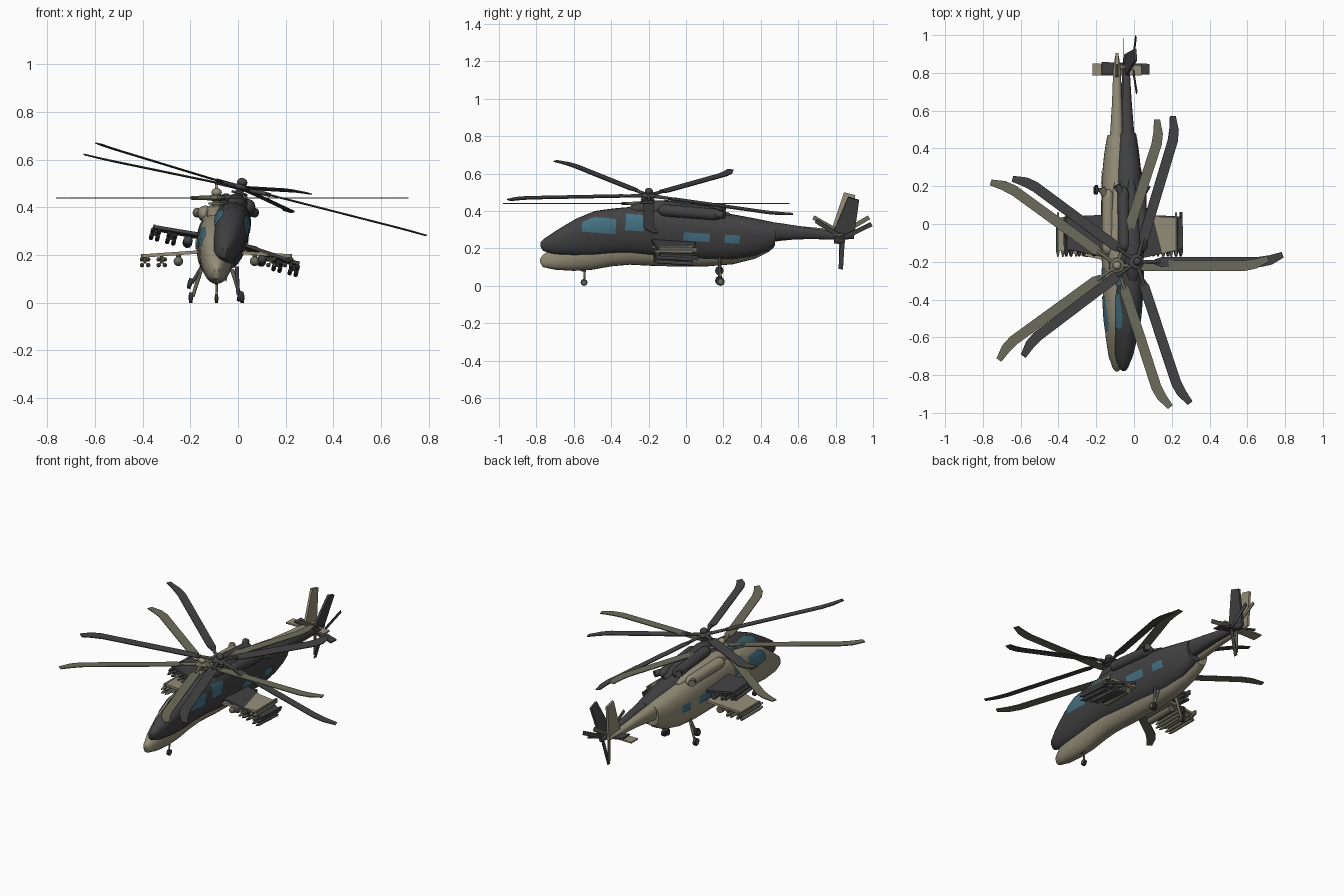
import bpy, bmesh, math
from mathutils import Matrix, Vector

if "Cube" in bpy.data.objects:
    bpy.data.objects.remove(bpy.data.objects["Cube"], do_unlink=True)


def material(name, rgb):
    m = bpy.data.materials.new(name)
    m.use_nodes = True
    m.diffuse_color = (*rgb, 1)
    m.node_tree.nodes["Principled BSDF"].inputs["Base Color"].default_value = (*rgb, 1)
    return m


TAN = material("tan paint", (0.30, 0.27, 0.19))
OLIVE = material("olive grey", (0.15, 0.15, 0.105))
DARK = material("charcoal paint", (0.055, 0.055, 0.058))
BLADE = material("dark blade", (0.06, 0.06, 0.062))
GLASS = material("teal glass", (0.06, 0.17, 0.23))
RUBBER = material("rubber", (0.035, 0.035, 0.037))

# Fuselage stations: y, half width, bottom, top
BODY = [(-.78, .008, .125, .145), (-.765, .022, .1, .165), (-.7, .045, .086, .215),
        (-.6, .06, .08, .285), (-.5, .069, .086, .335), (-.4, .074, .104, .355),
        (-.3, .078, .113, .37), (-.15, .082, .105, .385), (.1, .084, .103, .375),
        (.25, .08, .115, .36), (.37, .068, .145, .345), (.44, .057, .18, .335),
        (.47, .05, .205, .33)]
BOOM = [(.4, .045, .225, .335), (.5, .035, .24, .33), (.65, .026, .255, .315),
        (.82, .02, .262, .3), (.89, .01, .27, .295)]
POWER = 2.3


def station(table, y):
    for a, b in zip(table, table[1:]):
        if y <= b[0]:
            f = (y - a[0]) / (b[0] - a[0])
            return [p + (q - p) * f for p, q in zip(a, b)]
    return table[-1]


def half_width(y, z):
    _, w, lo, hi = station(BODY, y)
    u = min(1, abs((z - (lo + hi) / 2) / ((hi - lo) / 2)))
    return w * (1 - u ** POWER) ** (1 / POWER)


class Craft:
    """Builds every part of one helicopter under a placement matrix."""

    def __init__(self, prefix, place, paint, blade):
        self.prefix, self.place, self.paint, self.blade = prefix, place, paint, blade

    def finish(self, name, bm, mat, local=Matrix(), smooth=True):
        bmesh.ops.recalc_face_normals(bm, faces=bm.faces)
        me = bpy.data.meshes.new(name)
        bm.to_mesh(me)
        bm.free()
        me.materials.append(mat)
        ob = bpy.data.objects.new(self.prefix + "_" + name, me)
        bpy.context.collection.objects.link(ob)
        ob.matrix_world = self.place @ local
        if smooth:
            bpy.ops.object.select_all(action='DESELECT')
            ob.select_set(True)
            bpy.context.view_layer.objects.active = ob
            bpy.ops.object.shade_smooth_by_angle(angle=math.radians(40))
        return ob

    def loft(self, name, table, mat, n=28):
        bm = bmesh.new()
        rings = []
        for y, w, lo, hi in table:
            ring = []
            for i in range(n):
                a = math.tau * i / n
                c, s = math.cos(a), math.sin(a)
                x = math.copysign(abs(c) ** (2 / POWER), c) * w
                z = math.copysign(abs(s) ** (2 / POWER), s) * (hi - lo) / 2 + (lo + hi) / 2
                ring.append(bm.verts.new((x, y, z)))
            rings.append(ring)
        for a, b in zip(rings, rings[1:]):
            for i in range(n):
                j = (i + 1) % n
                bm.faces.new((a[i], a[j], b[j], b[i]))
        bm.faces.new(rings[0])
        bm.faces.new(rings[-1])
        self.finish(name, bm, mat)

    def slab(self, name, outline, thick, mat, local=Matrix()):
        """Extruded flat outline, centred on its own plane."""
        bm = bmesh.new()
        f = bm.faces.new([bm.verts.new((x, y, -thick / 2)) for x, y in outline])
        new = bmesh.ops.extrude_face_region(bm, geom=[f])["geom"]
        bmesh.ops.translate(bm, vec=(0, 0, thick),
                            verts=[v for v in new if isinstance(v, bmesh.types.BMVert)])
        self.finish(name, bm, mat, local, smooth=False)

    def rod(self, name, a, b, r1, r2, mat, n=16):
        a, b = Vector(a), Vector(b)
        d = b - a
        bm = bmesh.new()
        bmesh.ops.create_cone(bm, cap_ends=True, segments=n, radius1=r1, radius2=r2, depth=d.length)
        rot = d.to_track_quat('Z', 'Y').to_matrix().to_4x4()
        self.finish(name, bm, mat, Matrix.Translation((a + b) / 2) @ rot)

    def ball(self, name, centre, size, mat):
        bm = bmesh.new()
        bmesh.ops.create_uvsphere(bm, u_segments=16, v_segments=10, radius=1)
        self.finish(name, bm, mat, Matrix.Translation(centre) @ Matrix.Diagonal((*size, 1)))

    def window(self, name, side, y0, y1, z0, z1, n=8):
        """Thin glass sheet following the fuselage skin."""
        bm = bmesh.new()
        grid = []
        for i in range(n + 1):
            y = y0 + (y1 - y0) * i / n
            top = min(z1, station(BODY, y)[3] - .02)
            zs = [z0 + (top - z0) * j / n for j in range(n + 1)]
            grid.append([bm.verts.new((side * (half_width(y, z) + .004), y, z + .001)) for z in zs])
        for a, b in zip(grid, grid[1:]):
            for j in range(n):
                bm.faces.new((a[j], a[j + 1], b[j + 1], b[j]))
        self.finish(name, bm, GLASS)

    def wheel(self, name, x, y, r, width):
        self.rod(name, (x - width / 2, y, r), (x + width / 2, y, r), r, r, RUBBER, 20)
        self.rod(name + "_rim", (x - width * .6, y, r), (x + width * .6, y, r), r * .5, r * .5, self.blade)

    def build(self):
        self.loft("fuselage", BODY, self.paint)
        self.loft("tail_boom", BOOM, self.paint)
        self.loft("mast_fairing", [(-.32, .02, .33, .37), (-.26, .04, .33, .405), (-.15, .045, .33, .415),
                                   (.1, .035, .33, .4), (.22, .015, .33, .37)], self.paint)
        # Main rotor
        hub = (0, -.22, .44)
        self.rod("mast", (0, -.22, .38), (0, -.22, .455), .018, .015, self.blade)
        self.rod("swash_plate", (0, -.22, .412), (0, -.22, .42), .034, .034, self.blade)
        self.ball("rotor_hub", hub, (.042, .042, .014), self.blade)
        self.ball("hub_cap", (0, -.22, .463), (.022, .022, .018), self.paint)
        outline = [(.1, -.012), (.14, -.028), (.68, -.028), (.74, -.015), (.805, .022),
                   (.795, .052), (.73, .035), (.67, .026), (.14, .026), (.1, .012)]
        for i in range(5):
            turn = Matrix.Translation(hub) @ Matrix.Rotation(math.tau * i / 5, 4, 'Z')
            self.slab("main_blade", outline, .005, self.blade, turn)
            end = turn @ Vector((.13, 0, 0))
            self.rod("blade_arm", hub, end, .011, .008, self.blade, 10)
        # Tail surfaces and tail rotor
        upright = Matrix(((0, 0, 1, 0), (1, 0, 0, 0), (0, 1, 0, 0), (0, 0, 0, 1)))
        self.slab("tail_fin", [(.77, .275), (.89, .275), (.905, .485), (.845, .5)], .014, self.paint, upright)
        self.slab("stabiliser", [(-.13, .785), (.13, .785), (.13, .84), (-.13, .85)], .009, self.paint,
                  Matrix.Translation((0, 0, .275)))
        tail = Vector((.036, .83, .28))
        self.rod("tail_rotor_shaft", (0, .83, .28), tail + Vector((.008, 0, 0)), .014, .012, self.blade)
        for i in range(3):
            turn = Matrix.Translation(tail) @ Matrix.Rotation(math.tau * i / 3 + math.pi / 6, 4, 'X')
            self.slab("tail_rotor_blade", [(0, -.006), (.04, -.012), (.172, -.012), (.172, .012), (.04, .012),
                                           (0, .006)], .004, self.blade, turn @ upright)
        # Nose gear
        self.rod("nose_leg", (0, -.54, .1), (0, -.545, .02), .006, .005, self.blade, 10)
        self.wheel("nose_wheel", 0, -.545, .018, .014)
        for s, tag in ((1, "left_"), (-1, "right_")):
            # Glazing
            self.window(tag + "cockpit_window", s, -.565, -.385, .235, .315)
            self.window(tag + "canopy_window", s, -.335, -.235, .26, .345)
            self.window(tag + "cabin_window", s, -.02, .12, .225, .27)
            self.window(tag + "rear_window", s, .2, .28, .225, .27)
            # Engine pod with intake and exhaust
            self.ball(tag + "engine_nose", (s * .047, -.12, .375), (.033, .045, .033), self.paint)
            self.rod(tag + "engine", (s * .047, -.12, .375), (s * .047, .13, .37), .033, .031, self.paint, 20)
            self.ball(tag + "engine_tail", (s * .047, .13, .37), (.031, .055, .031), self.paint)
            self.rod(tag + "exhaust", (s * .055, .14, .375), (s * .083, .19, .378), .018, .02, self.blade)
            # Main gear
            self.rod(tag + "main_leg", (s * .065, .18, .14), (s * .1, .185, .025), .009, .007, self.blade, 10)
            self.wheel(tag + "main_wheel", s * .108, .185, .022, .016)
            # Stub wing
            self.slab(tag + "stub_wing", [(0, -.19), (.235, -.14), (.235, .035), (0, .045)], .014, self.paint,
                      Matrix.Translation((s * .075, 0, .213)) @ Matrix.Diagonal((s, 1, 1, 1))
                      @ Matrix.Rotation(math.radians(4), 4, 'Y'))
            self.slab(tag + "wing_tip_rail", [(-.145, .18), (.06, .18), (.06, .205), (-.145, .205)],
                      .01, self.blade, Matrix.Translation((s * .312, 0, 0)) @ upright)
            # Rocket pod and twin missiles under the wing
            self.rod(tag + "pod_pylon", (s * .16, -.06, .205), (s * .16, -.06, .18), .01, .01, self.blade, 8)
            self.rod(tag + "rocket_pod", (s * .16, -.15, .174), (s * .16, .03, .174), .02, .02, self.blade)
            self.ball(tag + "rocket_pod_nose", (s * .16, -.15, .174), (.02, .025, .02), self.blade)
            for x in (.23, .3):
                self.rod(tag + "missile_rack", (s * x, -.06, .2), (s * x, -.06, .165), .007, .007, self.blade, 8)
                for dx in (-.013, .013):
                    for z in (.182, .158):
                        cx = s * (x + dx)
                        self.rod(tag + "missile", (cx, -.15, z), (cx, .035, z), .0095, .0095, self.blade, 10)
                        self.rod(tag + "missile_tip", (cx, -.15, z), (cx, -.175, z), .0095, .003, self.blade, 10)


# Upright tan craft, and a banked charcoal craft turned about its rotor hub
Craft("tan", Matrix.Translation((-.09, 0, 0)), TAN, OLIVE).build()
bank = Matrix.Rotation(math.radians(14.3), 4, 'Y') @ Matrix.Rotation(math.radians(-3.6), 4, 'X')
Craft("charcoal", Matrix.Translation((.012, -.2, .483)) @ bank @ Matrix.Translation((0, .22, -.44)),
      DARK, BLADE).build()
